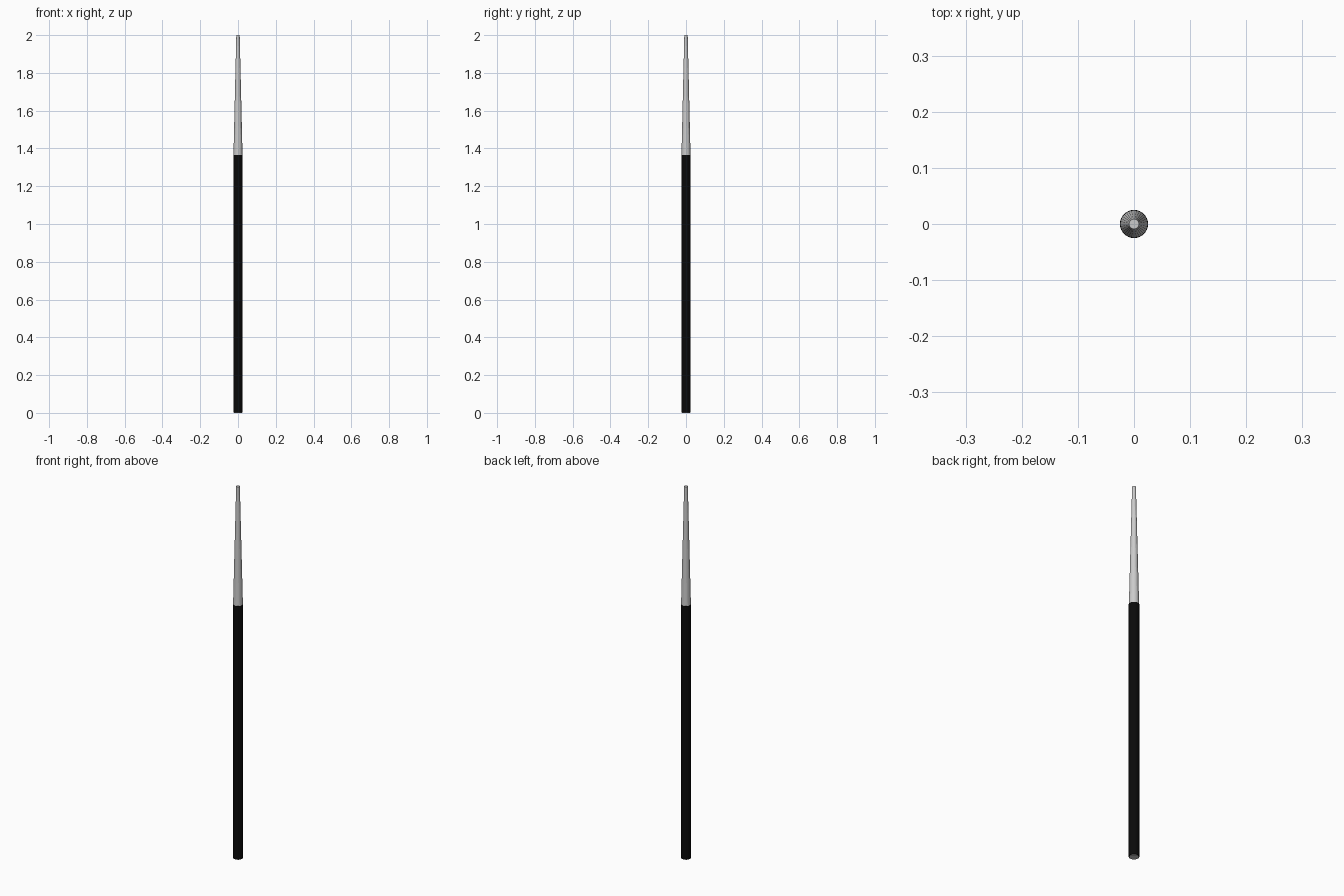
import bpy
import bmesh

if "Cube" in bpy.data.objects:
    bpy.data.objects.remove(bpy.data.objects["Cube"])

SIDES = 32
R = 0.025
JOIN = 1.365


def frustum(name, r1, r2, z1, z2, mat=None):
    bm = bmesh.new()
    bmesh.ops.create_cone(bm, cap_ends=True, segments=SIDES,
                          radius1=r1, radius2=r2, depth=z2 - z1)
    bmesh.ops.translate(bm, verts=bm.verts, vec=(0, 0, (z1 + z2) / 2))
    mesh = bpy.data.meshes.new(name)
    bm.to_mesh(mesh)
    bm.free()
    obj = bpy.data.objects.new(name, mesh)
    bpy.context.collection.objects.link(obj)
    if mat:
        mesh.materials.append(mat)
    return obj


black = bpy.data.materials.new("black")
black.diffuse_color = (0.003, 0.003, 0.003, 1)
black.use_nodes = True
black.node_tree.nodes["Principled BSDF"].inputs["Base Color"].default_value = black.diffuse_color

# Black straight shaft
frustum("shaft", R, R, 0.002, JOIN, black)

# Grey tapered tip with a flat end
frustum("tapered_tip", R - 0.001, 0.009, JOIN, 2.0)

# Grey disc closing the bottom end, inside the black rim
frustum("end_cap", R - 0.003, R - 0.003, 0.0, 0.004)
